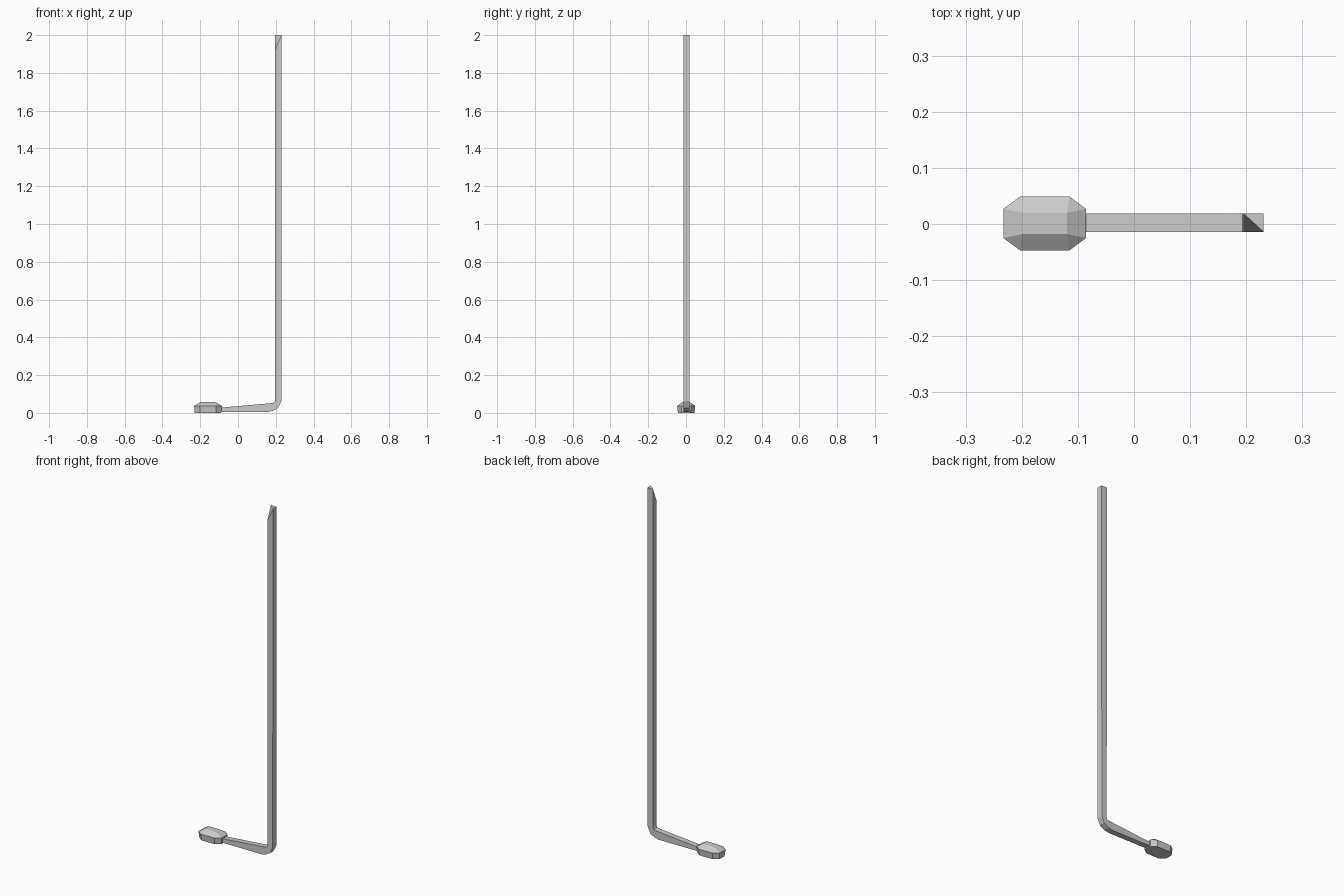
import bpy, bmesh

if "Cube" in bpy.data.objects:
    bpy.data.objects.remove(bpy.data.objects["Cube"])


def loft(name, rings, cap=True):
    """Skin a list of equal-length vertex rings into a flat-shaded mesh."""
    bm = bmesh.new()
    loops = [[bm.verts.new(p) for p in ring] for ring in rings]
    n = len(loops[0])
    for a, b in zip(loops, loops[1:]):
        for i in range(n):
            j = (i + 1) % n
            bm.faces.new((a[i], a[j], b[j], b[i]))
    if cap:
        bm.faces.new(loops[0][::-1])
        bm.faces.new(loops[-1])
    bmesh.ops.remove_doubles(bm, verts=bm.verts, dist=1e-5)
    bmesh.ops.recalc_face_normals(bm, faces=bm.faces)
    me = bpy.data.meshes.new(name)
    bm.to_mesh(me)
    bm.free()
    ob = bpy.data.objects.new(name, me)
    bpy.context.collection.objects.link(ob)
    return ob


Y0, Y1 = -0.014, 0.019

# Pole and tapered arm: inner/outer edge pairs along the L-shaped path
pairs = [
    ((-0.09, 0.028), (-0.09, 0.006)),
    ((0.16, 0.05), (0.16, 0.005)),
    ((0.186, 0.053), (0.185, 0.011)),
    ((0.193, 0.056), (0.212, 0.026)),
    ((0.197, 0.065), (0.229, 0.062)),
    ((0.195, 1.90), (0.231, 1.90)),
]
rings = [[(xi, Y0, zi), (xi, Y1, zi), (xo, Y1, zo), (xo, Y0, zo)]
         for (xi, zi), (xo, zo) in pairs]
# slanted tip: front-left corner stays low
rings.append([(0.195, Y0, 1.92), (0.195, Y1, 2.0), (0.231, Y1, 2.0), (0.231, Y0, 2.0)])
pole = loft("pole_and_arm", rings, cap=False)
bm = bmesh.new()
bm.from_mesh(pole.data)
bm.verts.ensure_lookup_table()
v = bm.verts
bm.faces.new((v[0], v[1], v[2], v[3]))
a, b, c, d = [min(v, key=lambda w: sum((w.co[i] - p[i]) ** 2 for i in range(3))) for p in rings[-1]]
bm.faces.new((a, d, b))
bm.faces.new((b, d, c))
bmesh.ops.recalc_face_normals(bm, faces=bm.faces)
bm.to_mesh(pole.data)
bm.free()


# Lamp head: chamfered box with a smaller raised top
def octagon(hx, hy, kx, ky, z, cx=-0.159):
    pts = [(hx, -ky), (hx, ky), (kx, hy), (-kx, hy),
           (-hx, ky), (-hx, -ky), (-kx, -hy), (kx, -hy)]
    return [(cx + x, y + 0.001, z) for x, y in pts]


loft("lamp_head", [
    octagon(0.070, 0.044, 0.042, 0.023, 0.0),
    octagon(0.0735, 0.048, 0.044, 0.026, 0.037),
    octagon(0.040, 0.019, 0.040, 0.019, 0.057),
])
